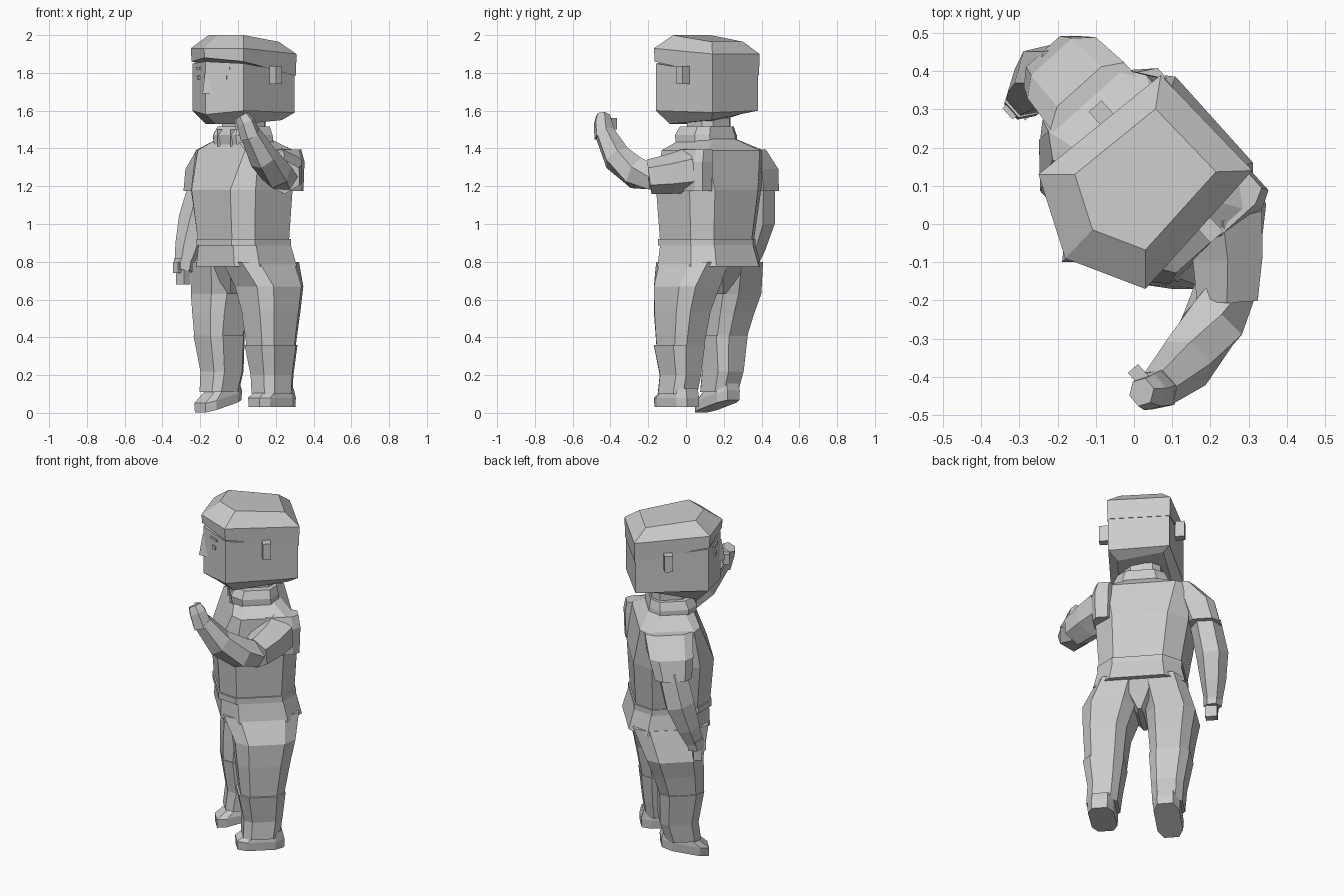
import bpy, math
from mathutils import Vector, Matrix

if "Cube" in bpy.data.objects:
    bpy.data.objects.remove(bpy.data.objects["Cube"])

YAW = Matrix.Rotation(math.radians(-48), 3, 'Z')   # whole figure is turned to its right


def loft(name, rings):
    """Skin equal-length point rings and cap both ends."""
    n = len(rings[0])
    verts = [tuple(p) for r in rings for p in r]
    faces = [(i * n + j, i * n + (j + 1) % n, (i + 1) * n + (j + 1) % n, (i + 1) * n + j)
             for i in range(len(rings) - 1) for j in range(n)]
    faces.append(tuple(reversed(range(n))))
    faces.append(tuple(range(len(verts) - n, len(verts))))
    me = bpy.data.meshes.new(name)
    me.from_pydata(verts, [], faces)
    me.validate()
    ob = bpy.data.objects.new(name, me)
    bpy.context.collection.objects.link(ob)
    return ob


def octagon(x, y, z, a, b, c=0.6, pitch=0.0):
    """Chamfered rectangle, half width a, half depth b, in the turned frame."""
    pts = [(a, -c * b), (a, c * b), (c * a, b), (-c * a, b),
           (-a, c * b), (-a, -c * b), (-c * a, -b), (c * a, -b)]
    return [Vector((x, y, z)) + YAW @ Vector((p, q, pitch * q)) for p, q in pts]


def column(name, rows, **kw):
    return loft(name, [octagon(*r, **kw) for r in rows])


def tube(name, path, n=6):
    """Faceted tube along (x, y, z, radius) points."""
    pts = [Vector(p[:3]) for p in path]
    rings = []
    for i, p in enumerate(pts):
        d = (pts[min(i + 1, len(pts) - 1)] - pts[max(i - 1, 0)]).normalized()
        s = d.cross(YAW @ Vector((0, 1, 0.1))).normalized()
        t = d.cross(s)
        rings.append([p + path[i][3] * (s * math.cos(k) + t * math.sin(k))
                      for k in (2 * math.pi * j / n for j in range(n))])
    return loft(name, rings)


def box(name, loc, size, turn=-48):
    x, y, z = (v / 2 for v in size)
    m = Matrix.Rotation(math.radians(turn), 3, 'Z')
    return loft(name, [[Vector(loc) + m @ Vector((p, q, h)) for p, q in
                        ((-x, -y), (x, -y), (x, y), (-x, y))] for h in (-z, z)])


# Head and hair: five-sided plan with a centre ridge at the face
PLAN = [(-.25, .13), (-.18, -.09), (.03, -.17), (.31, .14), (.07, .39)]
CX, CY = .03, .13


def head_ring(scale, zs):
    return [(CX + (x - CX) * scale, CY + (y - CY) * scale, z) for (x, y), z in zip(PLAN, zs)]


loft("head", [head_ring(.72, [1.53, 1.53, 1.53, 1.55, 1.59]),
              head_ring(.965, [1.60, 1.58, 1.60, 1.59, 1.60]),
              head_ring(.965, [1.85, 1.86, 1.85, 1.80, 1.80])])
loft("hair", [head_ring(.985, [1.86, 1.88, 1.86, 1.785, 1.785]),
              head_ring(1.0, [1.93, 1.93, 1.93, 1.90, 1.90]),
              head_ring(.66, [2.0, 2.0, 2.0, 1.965, 1.965])])
for side, x, y in (("left", .20, -.016), ("right", -.085, .29)):
    box(side + "_ear", (x, y, 1.79), (.05, .045, .095))

# Face details
fwd = YAW @ Vector((0, -1, 0))
side_v = YAW @ Vector((1, 0, 0))
up = Vector((0, 0, 1))
root = Vector((-.155, -.07, 0))
loft("nose", [[root - side_v * w + up * z, root + fwd * d + up * z, root + side_v * w + up * z]
              for w, d, z in ((.04, .045, 1.69), (.015, .025, 1.81))])
for side, x, y, turn in (("left", -.07, -.118, -21), ("right", -.203, .02, -72)):
    box(side + "_eye", (x, y, 1.775), (.03, .02, .02), turn)
    box(side + "_brow", (x, y, 1.825), (.06, .02, .012), turn)

# Neck, collar and torso
column("neck", [(.03, .12, 1.42, .10, .10), (.03, .12, 1.56, .10, .10)])
column("collar", [(.03, .11, 1.42, .15, .13), (.025, .105, 1.47, .15, .13),
                  (.03, .11, 1.515, .13, .115)])
for side, u in (("left", .05), ("right", -.05)):
    c = Vector((.03, .11, 0)) + fwd * .12 + side_v * u
    loft(side + "_lapel", [[c - side_v * w - fwd * .03 + up * z, c + fwd * .02 + up * z,
                            c + side_v * w - fwd * .03 + up * z]
                           for w, z in ((.01, 1.41), (.05, 1.50))])
column("jacket", [(.03, .11, .89, .222, .202), (.02, .12, 1.18, .255, .22),
                  (.035, .14, 1.39, .25, .165, .75), (.03, .12, 1.45, .13, .12)])
column("belt", [(.03, .11, .885, .232, .212), (.03, .11, .92, .232, .212)])
column("jacket_hem", [(.045, .125, .775, .252, .222), (.035, .115, .89, .228, .205)])
column("trouser_seat", [(.045, .125, .63, .015, .12), (.045, .125, .80, .16, .205)])

# Legs, boots and feet
LEGS = {
    "left": ([(.12, .035, .80, .125, .205), (.165, .005, .67, .145, .165), (.175, -.02, .54, .12, .145),
              (.175, -.03, .36, .105, .12)],
             [(.175, -.035, .36, .112, .128), (.18, -.03, .20, .088, .105), (.18, -.045, .10, .085, .10)],
             (.18, -.05, .03), 0),
    "right": ([(-.04, .215, .80, .125, .205), (-.08, .235, .63, .135, .155), (-.09, .215, .53, .12, .14),
               (-.10, .195, .40, .105, .12)],
              [(-.10, .195, .41, .112, .122), (-.085, .195, .22, .09, .105), (-.10, .175, .11, .082, .095)],
              (-.105, .165, .035), .26),
}
for side, (thigh, boot, (fx, fy, fz), pitch) in LEGS.items():
    column(side + "_trouser_leg", thigh)
    column(side + "_boot", boot)
    column(side + "_foot", [(fx, fy, fz, .07, .128), (fx, fy, fz + .05, .074, .13),
                            (fx + .02, fy + .02, fz + .10, .068, .09)], pitch=pitch)
    box(side + "_heel_strap", Vector((fx, fy, fz + .08)) - fwd * .095, (.07, .03, .05))

# Left arm, raised in front of the chest
column("left_shoulder", [(.25, .045, 1.175, .055, .10), (.25, .045, 1.33, .06, .105),
                         (.24, .05, 1.395, .05, .10)])
tube("left_sleeve", [(.23, .03, 1.285, .12), (.245, -.08, 1.265, .106), (.245, -.195, 1.25, .092)])
tube("left_forearm", [(.24, -.17, 1.25, .08), (.205, -.265, 1.27, .088), (.135, -.365, 1.35, .078),
                      (.065, -.43, 1.48, .055)])
tube("left_hand", [(.068, -.43, 1.46, .058), (.04, -.44, 1.54, .05), (.02, -.44, 1.575, .038)])
box("left_thumb", (.012, -.395, 1.53), (.045, .035, .06))

# Right arm, hanging at the side
column("right_sleeve", [(-.09, .30, 1.395, .08, .13), (-.15, .365, 1.29, .098, .12),
                        (-.178, .385, 1.175, .09, .10)])
tube("right_forearm", [(-.18, .39, 1.20, .085), (-.23, .388, 1.02, .088),
                       (-.265, .355, .88, .07), (-.285, .33, .79, .052)])
tube("right_hand", [(-.285, .33, .81, .055), (-.29, .32, .75, .05)])
box("right_fingers", (-.29, .31, .72), (.065, .045, .08))
box("right_thumb", (-.318, .30, .77), (.04, .035, .06))
